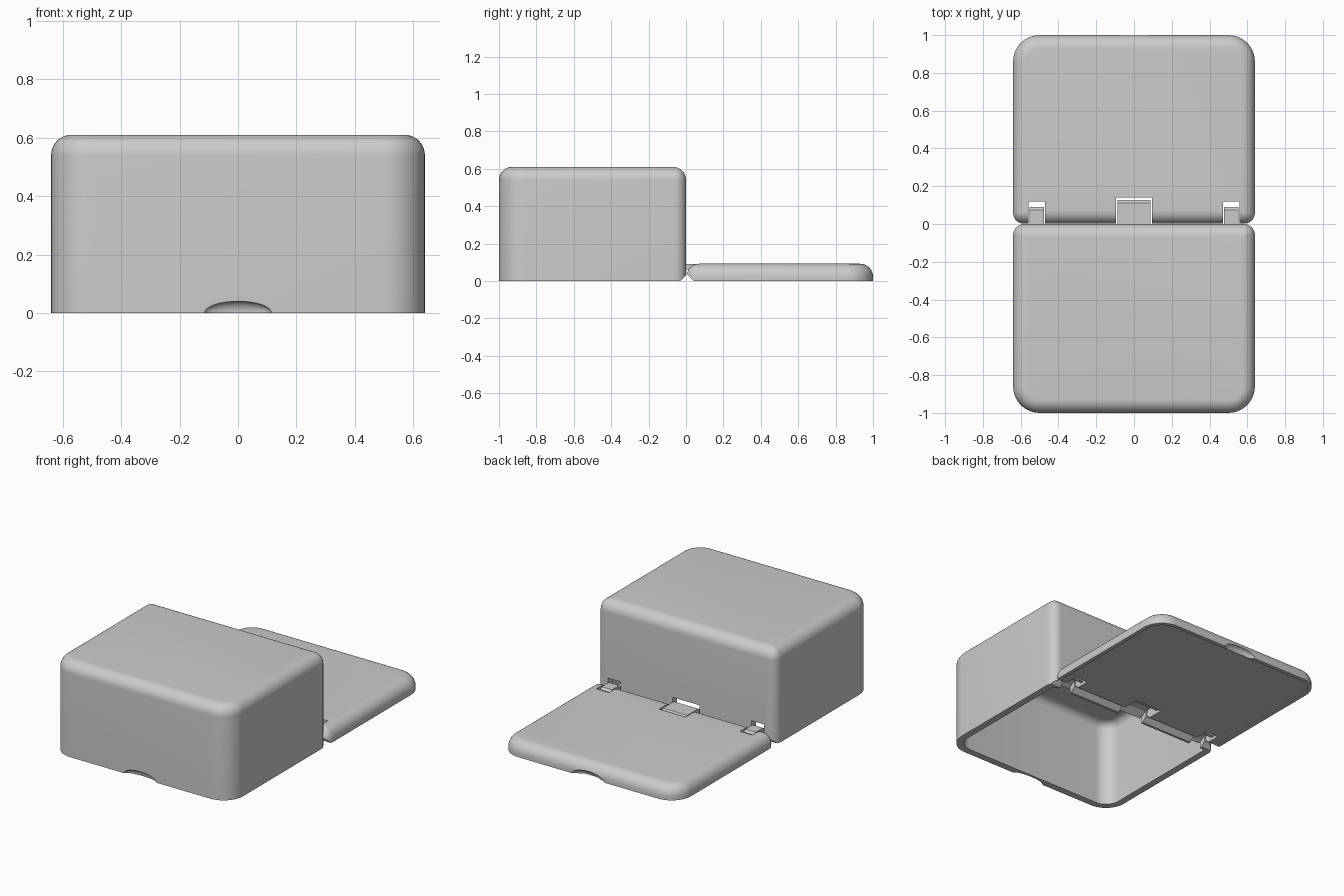
import bpy, bmesh, math
from mathutils import Matrix

default = bpy.data.objects.get("Cube")
if default:
    bpy.data.objects.remove(default, do_unlink=True)

grey = bpy.data.materials.new("plain_grey")
grey.use_nodes = True
colour = (0.6, 0.6, 0.6, 1)
grey.diffuse_color = colour
grey.node_tree.nodes["Principled BSDF"].inputs["Base Color"].default_value = colour

HALF, FAR_R, HINGE_R = 0.64, 0.14, 0.06
HINGES = [(-0.515, 0.0375, 0.09, 0.12), (0, 0.088, 0.127, 0.14), (0.515, 0.0375, 0.09, 0.12)]


def add_object(name, bm):
    bmesh.ops.recalc_face_normals(bm, faces=bm.faces)
    mesh = bpy.data.meshes.new(name)
    bm.to_mesh(mesh)
    bm.free()
    obj = bpy.data.objects.new(name, mesh)
    bpy.context.collection.objects.link(obj)
    mesh.materials.append(grey)
    return obj


def outline(side, inset):
    """Rounded rectangle from the hinge line towards side (-1 front, 1 back)."""
    points = []
    corners = [(1, 1, FAR_R), (-1, 1, FAR_R), (-1, -1, HINGE_R), (1, -1, HINGE_R)]
    for k, (sx, sy, radius) in enumerate(corners):
        r = max(radius - inset, 0.004)
        cx, cy = sx * (HALF - inset - r), sy * (0.5 - inset - r)
        for i in range(11):
            a = math.radians(k * 90 + i * 9)
            points.append((cx + r * math.cos(a), side * (0.5 + cy + r * math.sin(a))))
    return points


def tray(name, side, rings):
    """Loft through (inset, z) rings and cap both ends."""
    bm = bmesh.new()
    loops = [[bm.verts.new((x, y, z)) for x, y in outline(side, inset)] for inset, z in rings]
    n = len(loops[0])
    for a, b in zip(loops, loops[1:]):
        for i in range(n):
            bm.faces.new((a[i], a[(i + 1) % n], b[(i + 1) % n], b[i]))
    bm.faces.new(loops[0])
    bm.faces.new(loops[-1])
    return add_object(name, bm)


def rounded(inset, top, radius, steps=9):
    return [(inset + radius * (1 - math.cos(a)), top - radius * (1 - math.sin(a)))
            for a in [math.pi / 2 * i / steps for i in range(steps + 1)]]


def prism(name, x0, x1, profile):
    """Extrude a (y, z) profile along x."""
    bm = bmesh.new()
    ends = [[bm.verts.new((x, y, z)) for y, z in profile] for x in (x0, x1)]
    n = len(profile)
    for i in range(n):
        j = (i + 1) % n
        bm.faces.new((ends[0][i], ends[0][j], ends[1][j], ends[1][i]))
    for end in ends:
        bm.faces.new(end)
    return add_object(name, bm)


def block(x0, x1, y0, y1, z0, z1):
    return prism("cutter", x0, x1, [(y0, z0), (y1, z0), (y1, z1), (y0, z1)])


def scoop(y):
    bm = bmesh.new()
    bmesh.ops.create_uvsphere(bm, u_segments=32, v_segments=16, radius=1,
                              matrix=Matrix.Translation((0, y, 0)) @ Matrix.Diagonal((0.115, 0.03, 0.04, 1)))
    return add_object("cutter", bm)


def cut(obj, cutters):
    for cutter in cutters:
        cutter.hide_render = True
        mod = obj.modifiers.new("cut", "BOOLEAN")
        mod.operation, mod.solver, mod.object = "DIFFERENCE", "EXACT", cutter
        bpy.context.view_layer.objects.active = obj
        bpy.ops.object.modifier_apply(modifier=mod.name)
        bpy.data.objects.remove(cutter, do_unlink=True)


def smooth(obj):
    bpy.ops.object.select_all(action="DESELECT")
    obj.select_set(True)
    bpy.context.view_layer.objects.active = obj
    bpy.ops.object.shade_smooth_by_angle(angle=math.radians(30))


# Upturned box: outer shell continuing over the rim into the cavity
outer = [(0, 0)] + rounded(0, 0.61, 0.07)
inner = [(0.045, 0)] + rounded(0.045, 0.565, 0.05)
box = tray("box", -1, outer[::-1] + inner)
cut(box, [scoop(-1), prism("cutter", -0.7, 0.7, [(-0.03, -0.01), (0.02, -0.01), (0.02, 0.04), (0, 0.03), (-0.03, 0)])]
    + [block(x - w - 0.007, x + w + 0.007, -0.08, 0.02, -0.02, 0.115) for x, w, _, _ in HINGES])

# Flat lid with a shallow recess underneath
lid = tray("lid", 1, [(0.025, 0.006), (0.025, 0), (0, 0)] + rounded(0, 0.092, 0.07))
cut(lid, [scoop(1),
          prism("cutter", -0.6, 0.6, [(-0.02, 0.03), (0, 0.03), (0.03, 0.1), (-0.02, 0.1)]),
          prism("cutter", -0.7, 0.7, [(-0.02, -0.02), (0.04, -0.02), (0.04, 0), (0, 0.04), (-0.02, 0.04)])]
    + [block(x - w - 0.007, x + w + 0.007, -0.02, y1, -0.02, 0.12) for x, w, _, y1 in HINGES])

# Hinge tabs and central clip bridging the two halves
for (x, w, y1, _), name in zip(HINGES, ("right_hinge_tab", "centre_clip", "left_hinge_tab")):
    tab = prism(name, x - w, x + w, [
        (-0.045, 0.03), (-0.045, 0.06), (0, 0.09), (y1 - 0.015, 0.09), (y1, 0.078),
        (y1, 0.02), (y1 - 0.02, 0.02), (y1 - 0.02, 0.065), (0, 0.06)])
    smooth(tab)
smooth(box)
smooth(lid)
